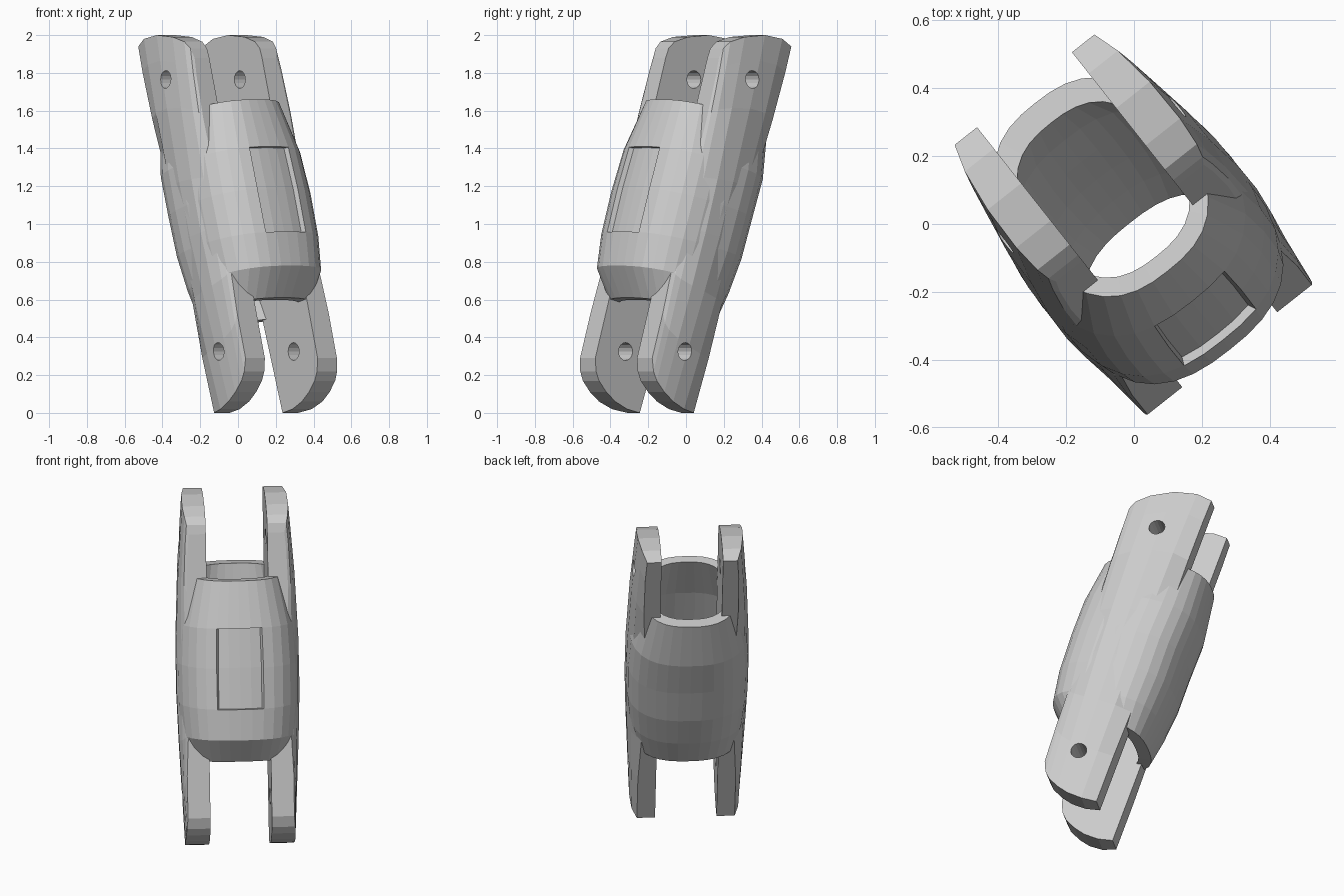
import bpy, bmesh, math
from mathutils import Matrix, Vector

if "Cube" in bpy.data.objects:
    bpy.data.objects.remove(bpy.data.objects["Cube"])

# Local frame: x = across the side plates, y = plate normal, z = up
TURN = Matrix.Rotation(math.radians(-51.7), 4, 'Z')
N = 32
SQUARE = 2.6      # roundness of the sleeve section (2 = ellipse)
SHIFT = -.008     # small sideways offset of the whole part


def finish(bm, name):
    bmesh.ops.recalc_face_normals(bm, faces=bm.faces)
    bm.transform(TURN @ Matrix.Translation((0, SHIFT, 0)))
    me = bpy.data.meshes.new(name)
    bm.to_mesh(me)
    bm.free()
    ob = bpy.data.objects.new(name, me)
    bpy.context.collection.objects.link(ob)
    return ob


def ring(bm, front, back, half_width):
    f, b = Vector((front[0], 0, front[1])), Vector((back[0], 0, back[1]))
    c, h = (f + b) / 2, (f - b) / 2
    verts = []
    for i in range(N):
        a = 2 * math.pi * i / N
        y = math.sin(a)
        x = math.copysign(max(0, 1 - abs(y) ** SQUARE) ** (1 / SQUARE), math.cos(a))
        verts.append(bm.verts.new(c + h * x + Vector((0, half_width * y, 0))))
    return verts


# Hollow leaning sleeve: outer stations top to bottom, then the bore back up
outer = [((.17, 1.66), (-.46, 1.50), .275), ((.285, 1.41), (-.395, 1.22), .342),
         ((.36, 1.19), (-.315, 1.01), .355), ((.43, .96), (-.245, .80), .352),
         ((.465, .78), (-.165, .62), .335), ((.39, .61), (-.085, .47), .295)]
inner = [((f[0] - .055, f[1] - .012), (b[0] + .075, b[1] + .015), w - .05)
         for f, b, w in reversed(outer)]
bm = bmesh.new()
rings = [ring(bm, *s) for s in outer + inner]
panel = []
for k, r in enumerate(rings):
    q = rings[(k + 1) % len(rings)]
    for i in range(N):
        j = (i + 1) % N
        face = bm.faces.new((r[i], r[j], q[j], q[i]))
        if k in (1, 2) and i in (N - 2, N - 1, 0, 1):
            panel.append(face)
bmesh.ops.recalc_face_normals(bm, faces=bm.faces)

# Recessed front panel
res = bmesh.ops.extrude_face_region(bm, geom=panel)
for v in [g for g in res['geom'] if isinstance(g, bmesh.types.BMVert)]:
    v.co += Vector((-.024, -.08 * v.co.y, -.006))
bmesh.ops.delete(bm, geom=[f for f in panel if f.is_valid], context='FACES_ONLY')
finish(bm, "sleeve")

# Side plates: columns run between the rounded lower and upper end outlines
low = [(.155, .01), (.25, .02), (.33, .06), (.39, .11), (.44, .17), (.46, .22), (.465, .29)]
low[0] = (.165, 0)
top = [(-.51, 1.94), (-.43, 1.98), (-.30, 2), (-.16, 1.99), (-.07, 1.965), (-.03, 1.93), (-.01, 1.88)]
low_drop = [.035, .01, .001, 0, .002, .005, .01]
top_drop = [.045, .02, .003, 0, .008, .018, .03]
waist = [.06, .015, 0, 0, .02, .035, .05]      # extra rounding where plates melt into the sleeve
rows = [(0, .318), (.15, .332), (.3, .346), (.45, .356), (.6, .354), (.8, .337), (.93, .318), (1, .307)]
INNER = .178


def plate(side, name):
    bm = bmesh.new()
    rims = []
    for is_outer in (True, False):
        g = []
        for w, t in rows:
            row = []
            for a, b, d0, d1, m in zip(low, top, low_drop, top_drop, waist):
                y = t - d0 * (1 - w) - d1 * w - m * math.sin(math.pi * w) ** 2
                row.append(bm.verts.new((a[0] + (b[0] - a[0]) * w,
                                         side * (y if is_outer else INNER),
                                         a[1] + (b[1] - a[1]) * w)))
            g.append(row)
        for r, q in zip(g, g[1:]):
            for i in range(len(low) - 1):
                bm.faces.new((r[i], r[i + 1], q[i + 1], q[i]))
        rims.append(g[0] + [r[-1] for r in g[1:-1]] + g[-1][::-1] + [r[0] for r in g[-2:0:-1]])
    a, b = rims
    for i in range(len(a)):
        j = (i + 1) % len(a)
        bm.faces.new((a[i], a[j], b[j], b[i]))
    return finish(bm, name)


def drill(ob, s, z, side):
    bm = bmesh.new()
    m = Matrix.Translation((s, side * .25, z)) @ Matrix.Rotation(math.pi / 2, 4, 'X')
    bmesh.ops.create_cone(bm, cap_ends=True, segments=16, radius1=.047, radius2=.047,
                          depth=.4, matrix=m)
    cutter = finish(bm, "pin_hole_cutter")
    cutter.hide_render = True
    mod = ob.modifiers.new("pin_hole", 'BOOLEAN')
    mod.operation, mod.solver, mod.object = 'DIFFERENCE', 'EXACT', cutter
    bpy.context.view_layer.objects.active = ob
    bpy.ops.object.modifier_apply(modifier=mod.name)
    bpy.data.objects.remove(cutter)


# Left and right plates with pin holes at both ends
for side, name in ((-1, "left_side_plate"), (1, "right_side_plate")):
    ob = plate(side, name)
    drill(ob, -.20, 1.765, side)
    drill(ob, .26, .325, side)
